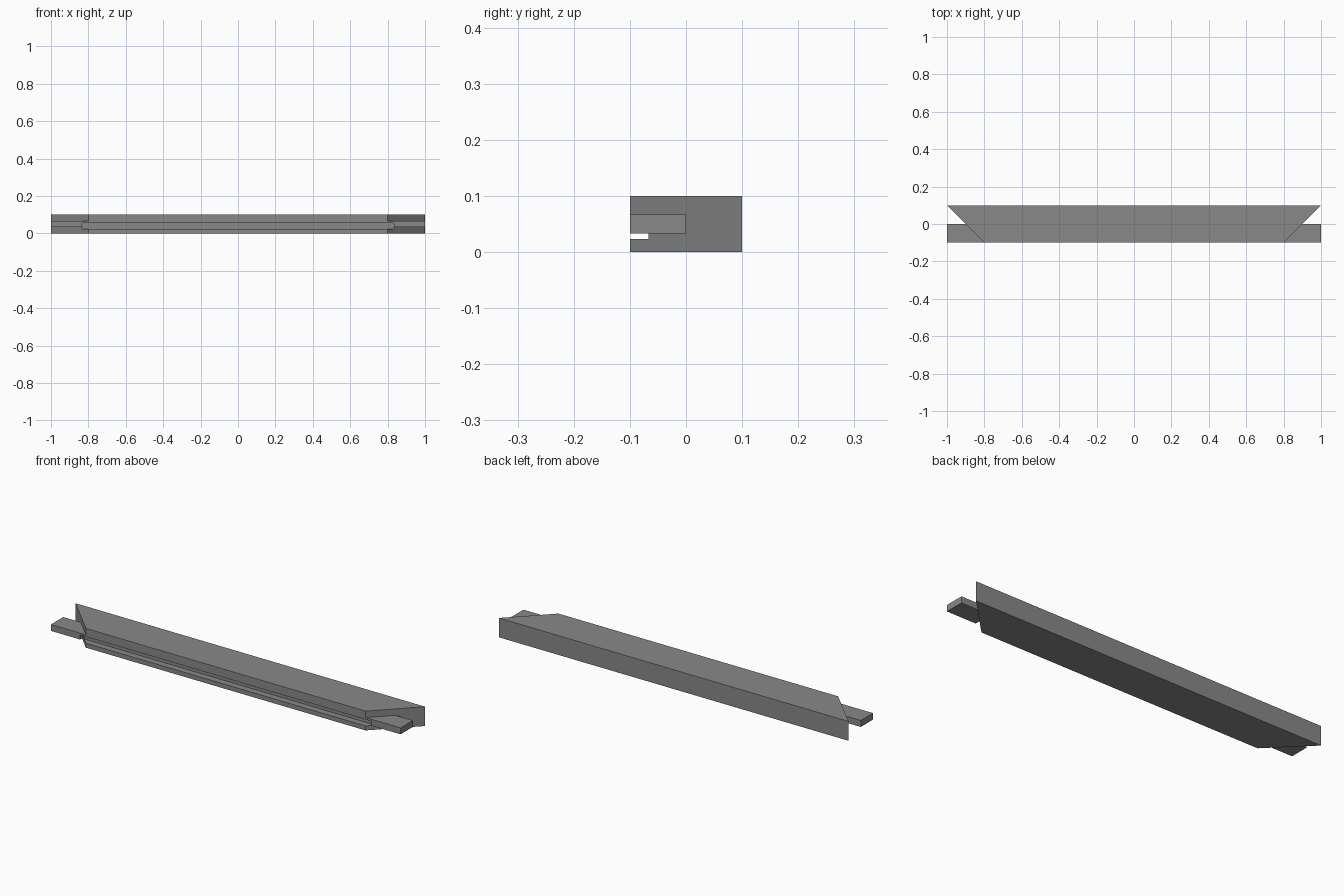
import bpy
import bmesh

cube = bpy.data.objects.get("Cube")
if cube:
    bpy.data.objects.remove(cube, do_unlink=True)

# Single plain grey
grey = bpy.data.materials.new("plain_grey")
grey.use_nodes = True
colour = (0.25, 0.25, 0.25, 1)
grey.diffuse_color = colour
grey.node_tree.nodes["Principled BSDF"].inputs["Base Color"].default_value = colour


def prism(name, plan, z0, z1):
    """Extrude a plan outline from z0 to z1."""
    bm = bmesh.new()
    base = bm.faces.new([bm.verts.new((x, y, z0)) for x, y in plan])
    top = bmesh.ops.extrude_face_region(bm, geom=[base])["geom"]
    verts = [v for v in top if isinstance(v, bmesh.types.BMVert)]
    bmesh.ops.translate(bm, verts=verts, vec=(0, 0, z1 - z0))
    bmesh.ops.recalc_face_normals(bm, faces=bm.faces)
    mesh = bpy.data.meshes.new(name)
    bm.to_mesh(mesh)
    bm.free()
    mesh.materials.append(grey)
    obj = bpy.data.objects.new(name, mesh)
    bpy.context.collection.objects.link(obj)
    return obj


def combine(target, other, operation):
    """Apply a boolean and discard the helper."""
    mod = target.modifiers.new(operation.lower(), "BOOLEAN")
    mod.operation = operation
    mod.solver = "EXACT"
    mod.object = other
    bpy.context.view_layer.objects.active = target
    bpy.ops.object.modifier_apply(modifier=mod.name)
    bpy.data.objects.remove(other, do_unlink=True)


THIRD = 0.1 / 3
# Rail with mitred ends
rail = prism("mitred_rail", [(-0.8, -0.1), (0.8, -0.1), (1, 0.1), (-1, 0.1)], 0, 0.1)

# Tenons projecting from each mitre
for side in (-1, 1):
    plan = [(side * x, y) for x, y in ((0.8, -0.1), (1, -0.1), (1, 0), (0.85, 0))]
    combine(rail, prism("tenon", plan, THIRD, 2 * THIRD), "UNION")

# Panel groove along the front, ending at the tenon shoulders
end = 0.8 + THIRD
back = -0.1 + THIRD
groove = prism("groove_cutter", [(-end, -0.15), (end, -0.15), (end, back), (-end, back)],
               THIRD - 0.01, 2 * THIRD - 0.01)
combine(rail, groove, "DIFFERENCE")
